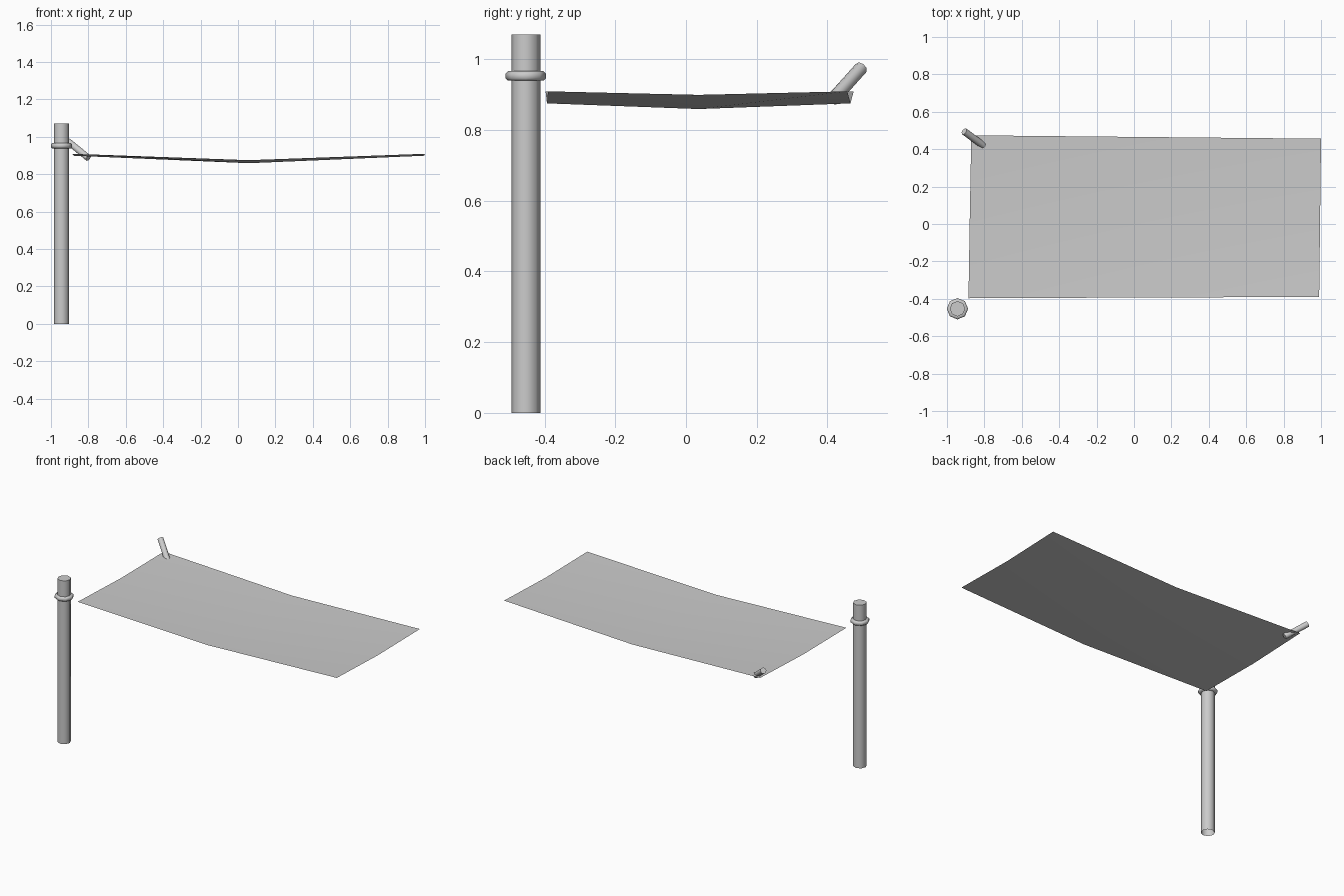
import bpy, bmesh, math
from mathutils import Vector

if "Cube" in bpy.data.objects:
    bpy.data.objects.remove(bpy.data.objects["Cube"])


def make_object(name, bm):
    mesh = bpy.data.meshes.new(name)
    bmesh.ops.recalc_face_normals(bm, faces=bm.faces)
    bm.to_mesh(mesh)
    bm.free()
    obj = bpy.data.objects.new(name, mesh)
    bpy.context.collection.objects.link(obj)
    for o in bpy.context.selected_objects:
        o.select_set(False)
    bpy.context.view_layer.objects.active = obj
    obj.select_set(True)
    bpy.ops.object.shade_smooth_by_angle(angle=math.radians(50))
    return obj


def lathe(name, profile, sides=8, cap_top=True, cap_bottom=False, closed=False):
    """Revolve (radius, z) points around the z axis."""
    bm = bmesh.new()
    rings = [[bm.verts.new((r * math.cos(2 * math.pi * i / sides),
                            r * math.sin(2 * math.pi * i / sides), z))
              for i in range(sides)] for r, z in profile]
    pairs = list(zip(rings, rings[1:]))
    if closed:
        pairs.append((rings[-1], rings[0]))
    for a, b in pairs:
        for i in range(sides):
            j = (i + 1) % sides
            bm.faces.new((a[i], a[j], b[j], b[i]))
    if cap_top:
        bm.faces.new(rings[-1])
    if cap_bottom:
        bm.faces.new(rings[0][::-1])
    return make_object(name, bm)


# upright post, open at the foot
post = lathe("post", [(0.041, 0), (0.041, 1.07)])
post.location = (-0.944, -0.453, 0)

# rope ring tied around the post
ring = lathe("rope_ring", [(0.039, 0.939), (0.050, 0.939), (0.057, 0.946),
                           (0.057, 0.959), (0.050, 0.966), (0.039, 0.966)],
             cap_top=False, closed=True)
ring.location = post.location

# slanted peg through the cloth corner
low, high = Vector((-0.80, 0.416, 0.887)), Vector((-0.908, 0.495, 0.975))
axis = high - low
peg = lathe("corner_peg", [(0.019, 0), (0.019, axis.length)], cap_bottom=True)
peg.rotation_euler = axis.to_track_quat('Z', 'Y').to_euler()
peg.location = low

# sagging cloth: three rows of three points
rows = [[(-0.885, -0.397, 0.909), (0.052, -0.393, 0.875), (0.99, -0.39, 0.909)],
        [(-0.878, 0.039, 0.899), (0.058, 0.036, 0.859), (0.995, 0.033, 0.899)],
        [(-0.87, 0.474, 0.909), (0.065, 0.465, 0.875), (1.0, 0.456, 0.909)]]
bm = bmesh.new()
grid = [[bm.verts.new(p) for p in row] for row in rows]
for j in range(2):
    for i in range(2):
        bm.faces.new((grid[j][i], grid[j][i + 1], grid[j + 1][i + 1], grid[j + 1][i]))
cloth = make_object("canopy_cloth", bm)
if cloth.data.polygons[0].normal.z < 0:
    cloth.data.flip_normals()
